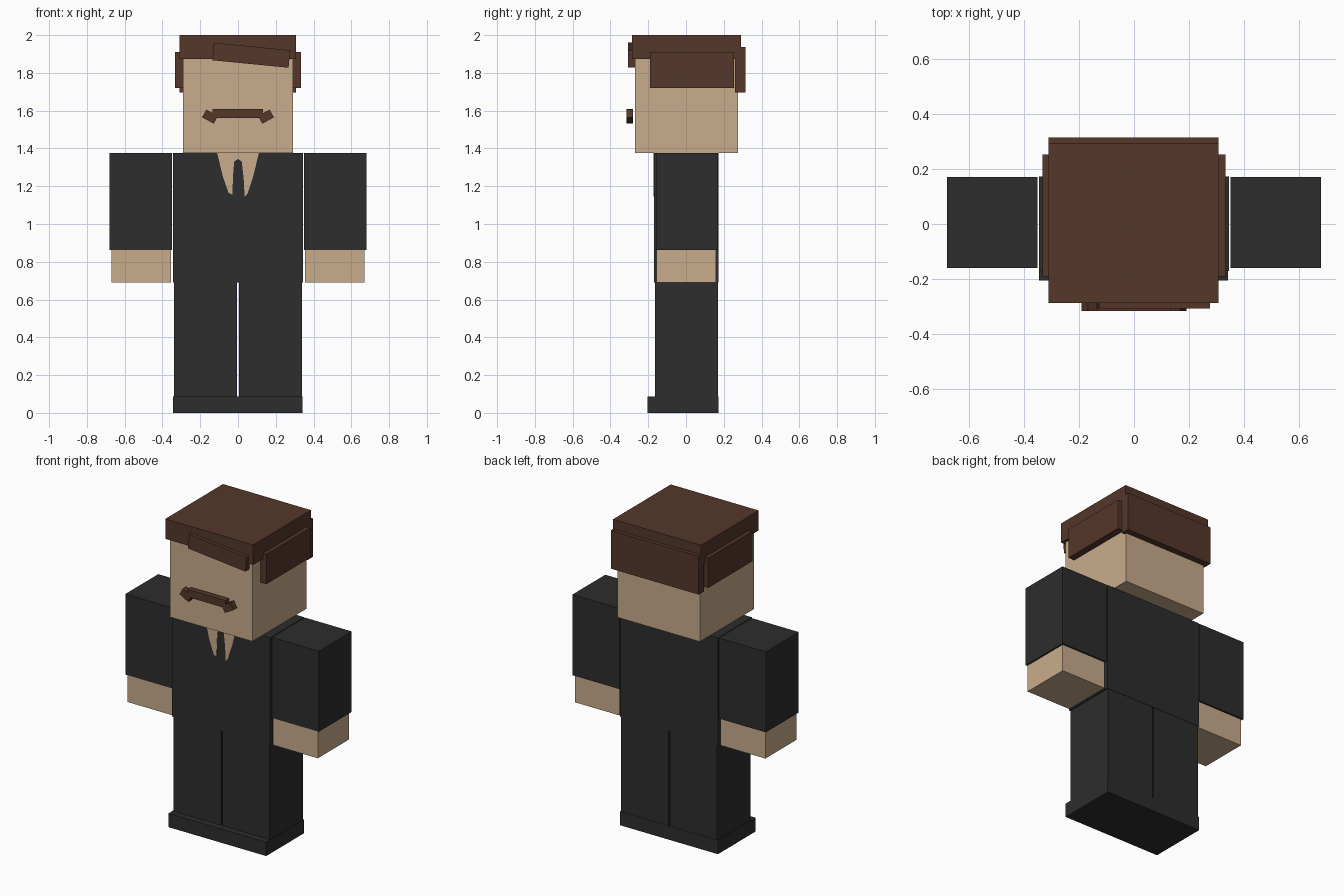
import bpy, bmesh
from math import radians
from mathutils import Matrix, Vector

cube = bpy.data.objects.get("Cube")
if cube:
    bpy.data.objects.remove(cube, do_unlink=True)


def material(name, color):
    m = bpy.data.materials.new(name)
    m.use_nodes = True
    m.diffuse_color = (*color, 1)
    m.node_tree.nodes["Principled BSDF"].inputs["Base Color"].default_value = (*color, 1)
    return m


suit = material("charcoal suit", (0.026, 0.026, 0.026))
skin = material("tan skin", (0.584, 0.413, 0.262))
hair = material("brown hair", (0.091, 0.038, 0.023))


def finish(name, bm, mat):
    bmesh.ops.recalc_face_normals(bm, faces=bm.faces)
    mesh = bpy.data.meshes.new(name)
    bm.to_mesh(mesh)
    bm.free()
    mesh.materials.append(mat)
    obj = bpy.data.objects.new(name, mesh)
    bpy.context.collection.objects.link(obj)
    return obj


def box(name, mat, x, y, z, tilt=0):
    """Box from (min, max) ranges, tilted in the front plane about its centre."""
    bm = bmesh.new()
    bmesh.ops.create_cube(bm, size=1)
    size = [b - a for a, b in (x, y, z)]
    bmesh.ops.scale(bm, vec=size, verts=bm.verts)
    obj = finish(name, bm, mat)
    obj.location = [(a + b) / 2 for a, b in (x, y, z)]
    obj.rotation_euler.y = radians(tilt)
    return obj


def plate(name, mat, outline, y, depth):
    """Thin plate from an (x, z) outline facing the front."""
    bm = bmesh.new()
    face = bm.faces.new([bm.verts.new((px, y, pz)) for px, pz in outline])
    ext = bmesh.ops.extrude_face_region(bm, geom=[face])
    new = [v for v in ext["geom"] if isinstance(v, bmesh.types.BMVert)]
    bmesh.ops.translate(bm, vec=(0, -depth, 0), verts=new)
    return finish(name, bm, mat)


# Body and shoes
box("torso", suit, (-0.345, 0.345), (-0.17, 0.172), (0.69, 1.375))
box("shoes", suit, (-0.345, 0.342), (-0.205, 0.172), (0, 0.088))

# Limbs on both sides
for side, s in (("left", 1), ("right", -1)):
    def span(a, b):
        return tuple(sorted((s * a, s * b)))
    box(side + "_leg", suit, span(0.005, 0.338), (-0.165, 0.17), (0.088, 0.69))
    box(side + "_sleeve", suit, span(0.35, 0.68), (-0.16, 0.17), (0.863, 1.375))
    box(side + "_hand", skin, span(0.356, 0.67), (-0.155, 0.16), (0.69, 0.863))
    box(side + "_side_hair", hair, span(0.28, 0.333), (-0.19, 0.253), (1.72, 1.91))
    box(side + "_moustache_tip", hair, span(0.113, 0.183), (-0.316, -0.28),
        (1.545, 1.592), tilt=-29 * s)

# Open collar around the tie
plate("collar_opening", skin,
      [(-0.11, 1.375), (-0.08, 1.25), (-0.05, 1.165), (-0.03, 1.155),
       (-0.026, 1.26), (-0.02, 1.33), (0, 1.345), (0.02, 1.33),
       (0.03, 1.24), (0.035, 1.145), (0.05, 1.16), (0.08, 1.25), (0.11, 1.375)],
      -0.169, 0.004)

# Head, hair and moustache
box("head", skin, (-0.29, 0.29), (-0.27, 0.275), (1.375, 1.93))
box("hair_top", hair, (-0.31, 0.308), (-0.287, 0.292), (1.873, 2))
box("hair_back", hair, (-0.31, 0.308), (0.26, 0.315), (1.695, 1.938))
box("fringe", hair, (-0.133, 0.273), (-0.308, -0.265), (1.847, 1.94), tilt=5.6)
box("moustache", hair, (-0.135, 0.132), (-0.316, -0.28), (1.562, 1.61))
